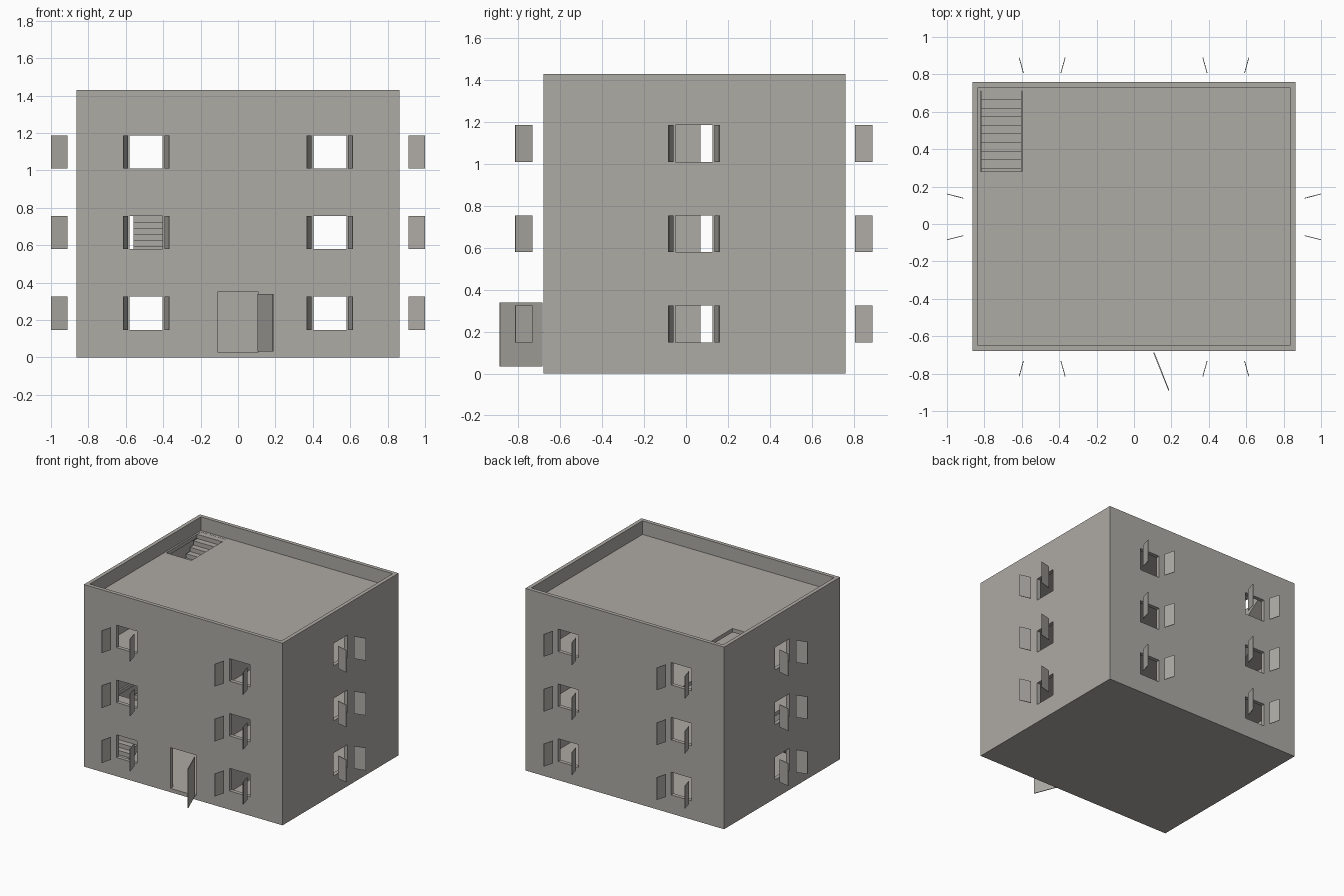
import bpy, bmesh, math
from mathutils import Matrix, Vector

if "Cube" in bpy.data.objects:
    bpy.data.objects.remove(bpy.data.objects["Cube"])

grey = bpy.data.materials.new("warm_grey")
grey.diffuse_color = (0.42, 0.405, 0.375, 1)
grey.use_nodes = True
grey.node_tree.nodes["Principled BSDF"].inputs["Base Color"].default_value = grey.diffuse_color

X0, X1, Y0, Y1, H, T = -0.863, 0.863, -0.68, 0.76, 1.43, 0.03
FLOORS = [0.03, 0.461, 0.892, 1.323]        # slab tops; the last is the roof
SILLS = [(0.147, 0.325), (0.579, 0.755), (1.01, 1.186)]
CY = 0.038                                  # centre of the side windows


def add_box(bm, x0, x1, y0, y1, z0, z1):
    m = Matrix.Translation(((x0 + x1) / 2, (y0 + y1) / 2, (z0 + z1) / 2))
    bmesh.ops.create_cube(bm, size=1, matrix=m @ Matrix.Diagonal((x1 - x0, y1 - y0, z1 - z0, 1)))


def finish(name, bm):
    me = bpy.data.meshes.new(name)
    bmesh.ops.recalc_face_normals(bm, faces=bm.faces)
    bm.to_mesh(me)
    bm.free()
    me.materials.append(grey)
    ob = bpy.data.objects.new(name, me)
    bpy.context.collection.objects.link(ob)
    return ob


def boxes(name, dims):
    bm = bmesh.new()
    for d in dims:
        add_box(bm, *d)
    return finish(name, bm)


def cut(ob, dims):
    tool = boxes("cutter", dims)
    tool.hide_render = True
    mod = ob.modifiers.new("cut", 'BOOLEAN')
    mod.operation, mod.solver, mod.object = 'DIFFERENCE', 'EXACT', tool
    bpy.context.view_layer.objects.active = ob
    bpy.ops.object.modifier_apply(modifier=mod.name)
    bpy.data.objects.remove(tool)


def panel(name, a, b, z0, z1, thick=0.004):
    # thin upright leaf between two plan points
    a, b = Vector(a), Vector(b)
    n = Vector((-(b - a).y, (b - a).x)).normalized() * thick / 2
    bm = bmesh.new()
    f = bm.faces.new([bm.verts.new((p.x, p.y, z0)) for p in (a - n, b - n, b + n, a + n)])
    r = bmesh.ops.extrude_face_region(bm, geom=[f])
    bmesh.ops.translate(bm, vec=(0, 0, z1 - z0), verts=[v for v in r["geom"] if isinstance(v, bmesh.types.BMVert)])
    finish(name, bm)


# Building shell: hollow storeys, window and door openings, stairwells
shell = boxes("building_shell", [(X0, X1, Y0, Y1, 0, H)])
tops = [FLOORS[1] - T, FLOORS[2] - T, FLOORS[3] - T, H + 0.1]
cut(shell, [(X0 + T, X1 - T, Y0 + T, Y1 - T, a, b) for a, b in zip(FLOORS, tops)])

openings = [(-0.11, 0.11, Y0 - 0.1, Y0 + T + 0.02, 0.0301, 0.35)]
for z0, z1 in SILLS:
    for cx in (-0.491, 0.491):
        for y in (Y0, Y1):
            openings.append((cx - 0.088, cx + 0.088, y - 0.06, y + 0.06, z0, z1))
    for x in (X0, X1):
        openings.append((x - 0.06, x + 0.06, CY - 0.088, CY + 0.088, z0, z1))
cut(shell, openings)

# x range, y start and floor index of each flight (rising to the back)
FLIGHTS = [(-0.82, -0.60, -0.53, 0), (-0.56, -0.34, 0.06, 1), (-0.82, -0.60, 0.112, 2)]
STEPS, RUN = 13, 0.046
RISE = (FLOORS[1] - FLOORS[0]) / STEPS
cut(shell, [(a, b, y + 0.168, y + STEPS * RUN, FLOORS[i + 1] - 0.06, FLOORS[i + 1] + 0.03)
            for a, b, y, i in FLIGHTS])

# Stair flights: saw-tooth profile with sloping underside
for a, b, y, i in FLIGHTS:
    z = FLOORS[i]
    prof = [(y, z)]
    for k in range(STEPS):
        prof += [(y + k * RUN, z + (k + 1) * RISE - 0.001), (y + (k + 1) * RUN, z + (k + 1) * RISE - 0.001)]
    prof += [(y + STEPS * RUN, z + (STEPS - 1) * RISE - 0.02), (y + RUN * 1.5, z)]
    bm = bmesh.new()
    f = bm.faces.new([bm.verts.new((a + 0.001, p, q)) for p, q in prof])
    r = bmesh.ops.extrude_face_region(bm, geom=[f])
    bmesh.ops.translate(bm, vec=(b - a - 0.002, 0, 0), verts=[v for v in r["geom"] if isinstance(v, bmesh.types.BMVert)])
    finish("stair_flight", bm)

# Inner partition on each storey
boxes("partition_wall", [(0.24, 0.27, Y0 + T, 0.07, FLOORS[i], tops[i]) for i in range(3)])

# Open shutters standing off the walls
for z0, z1 in SILLS:
    for cx in (-0.491, 0.491):
        for s in (-1, 1):
            for y_in, y_out in ((-0.732, -0.815), (0.807, 0.89)):
                panel("window_shutter", (cx + s * 0.1, y_in), (cx + s * 0.123, y_out), z0, z1)
    for sx in (-1, 1):
        for s in (-1, 1):
            panel("window_shutter", (sx * 0.912, CY + s * 0.1), (sx * 0.999, CY + s * 0.122), z0, z1)

# Open front door
panel("front_door", (0.106, -0.687), (0.186, -0.889), 0.033, 0.34, 0.006)
